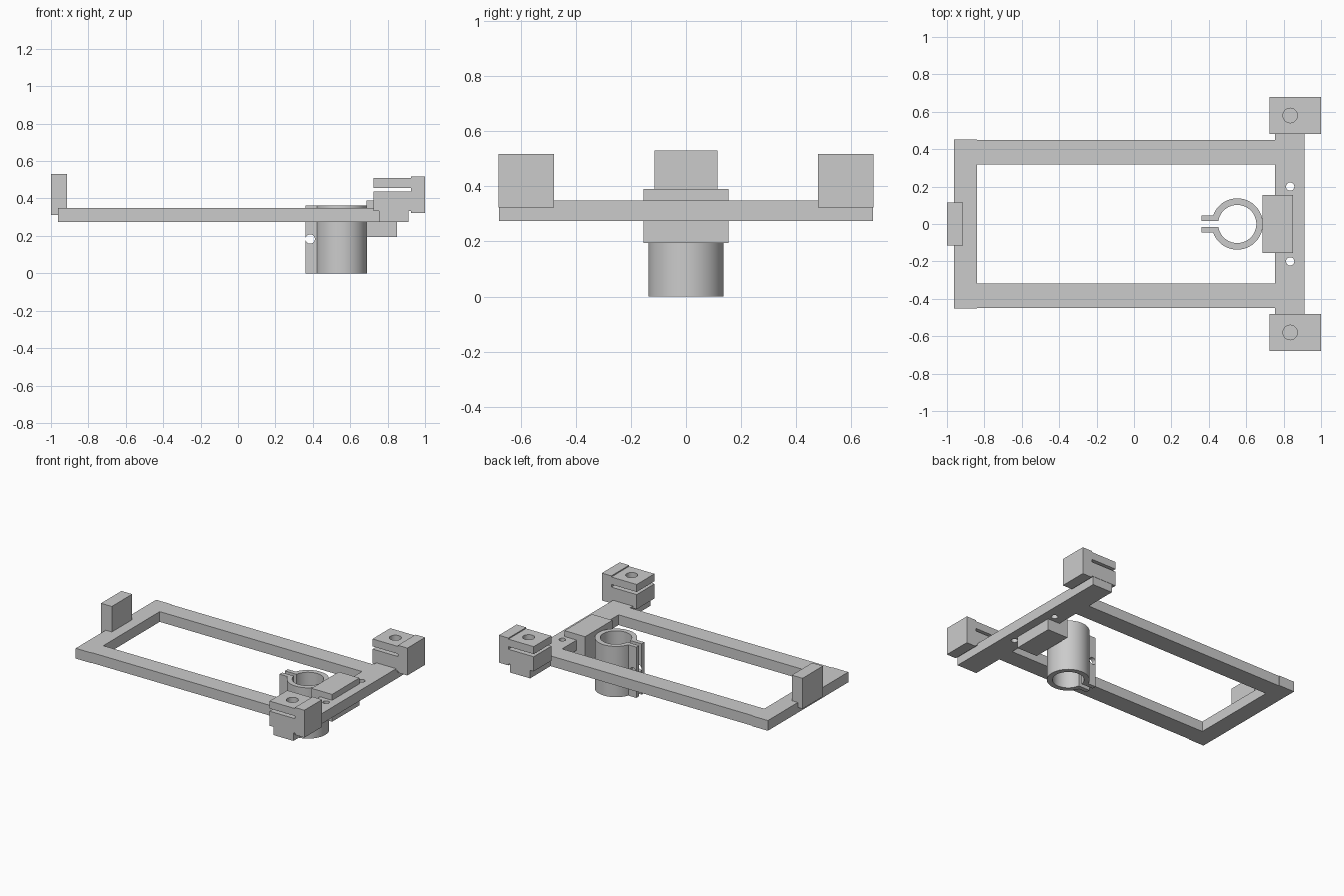
import bpy, bmesh, math
from mathutils import Matrix

if "Cube" in bpy.data.objects:
    bpy.data.objects.remove(bpy.data.objects["Cube"])

grey = bpy.data.materials.new("light grey")
grey.use_nodes = True
grey.diffuse_color = (0.6, 0.6, 0.6, 1)
grey.node_tree.nodes["Principled BSDF"].inputs["Base Color"].default_value = (0.6, 0.6, 0.6, 1)


def make(name, bm):
    bmesh.ops.recalc_face_normals(bm, faces=bm.faces)
    mesh = bpy.data.meshes.new(name)
    bm.to_mesh(mesh)
    bm.free()
    mesh.materials.append(grey)
    ob = bpy.data.objects.new(name, mesh)
    bpy.context.scene.collection.objects.link(ob)
    return ob


def prism(name, points, direction):
    """Extrude a closed outline along a direction."""
    bm = bmesh.new()
    face = bm.faces.new([bm.verts.new(p) for p in points])
    ext = bmesh.ops.extrude_face_region(bm, geom=[face])["geom"]
    bmesh.ops.translate(bm, vec=direction,
                        verts=[v for v in ext if isinstance(v, bmesh.types.BMVert)])
    return make(name, bm)


def box(name, x, y, z):
    outline = [(x[0], y[0], z[0]), (x[1], y[0], z[0]), (x[1], y[1], z[0]), (x[0], y[1], z[0])]
    return prism(name, outline, (0, 0, z[1] - z[0]))


def drill(ob, centre, radius, depth, along_y=False):
    """Cut a round hole, then remove the cutter."""
    bm = bmesh.new()
    turn = Matrix.Rotation(math.pi / 2, 4, "X") if along_y else Matrix()
    bmesh.ops.create_cone(bm, cap_ends=True, segments=32, radius1=radius, radius2=radius,
                          depth=depth, matrix=Matrix.Translation(centre) @ turn)
    cutter = make("hole_cutter", bm)
    cutter.hide_render = True
    mod = ob.modifiers.new("hole", "BOOLEAN")
    mod.operation, mod.solver, mod.object = "DIFFERENCE", "EXACT", cutter
    bpy.context.view_layer.update()
    graph = bpy.context.evaluated_depsgraph_get()
    cut = bpy.data.meshes.new_from_object(ob.evaluated_get(graph))
    ob.modifiers.clear()
    ob.data = cut
    bpy.data.objects.remove(cutter)


def smooth(ob):
    bpy.ops.object.select_all(action="DESELECT")
    ob.select_set(True)
    bpy.context.view_layer.objects.active = ob
    bpy.ops.object.shade_smooth_by_angle(angle=math.radians(30))


# Flat rectangular frame
LOW, HIGH = 0.275, 0.348
box("end_bar", (-0.963, -0.84), (-0.453, 0.453), (LOW, HIGH))
cross_bar = box("cross_bar", (0.755, 0.912), (-0.678, 0.678), (LOW, HIGH))
box("end_post", (-1.0, -0.915), (-0.115, 0.115), (0.312, 0.53))

# Slotted clamp profile, seen from the side
clamp = [(0.725, 0.334), (0.925, 0.334), (0.925, 0.323), (1.0, 0.323), (1.0, 0.518),
         (0.925, 0.518), (0.925, 0.51), (0.725, 0.51), (0.725, 0.457), (0.925, 0.457),
         (0.925, 0.438), (0.725, 0.438)]

# Paired parts on both sides
for side, s in (("left", 1), ("right", -1)):
    box(side + "_rail", (-0.84, 0.755), sorted((0.318 * s, 0.448 * s)), (LOW, HIGH))
    block = prism(side + "_clamp_block", [(x, 0.48 * s, z) for x, z in clamp], (0, 0.2 * s, 0))
    drill(block, (0.835, 0.58 * s, 0.45), 0.039, 0.4)
    smooth(block)
    drill(cross_bar, (0.835, 0.2 * s, 0.31), 0.022, 0.3)
smooth(cross_bar)

# Block joining the tube to the cross bar
box("holder_block", (0.688, 0.85), (-0.154, 0.154), (0.195, 0.39))

# Split tube with two clamping tabs
CX, OUTER, INNER, TAB, GAP, TIP = 0.552, 0.137, 0.102, 0.046, 0.015, 0.36


def arc(radius, half_width, sign, steps=64):
    end = math.pi - math.asin(half_width / radius)
    angles = [sign * end * (1 - 2 * i / steps) for i in range(steps + 1)]
    return [(CX + radius * math.cos(a), radius * math.sin(a), 0) for a in angles]


outline = arc(OUTER, TAB, 1) + [(TIP, -TAB, 0), (TIP, -GAP, 0)]
outline += arc(INNER, GAP, -1) + [(TIP, GAP, 0), (TIP, TAB, 0)]
tube = prism("split_tube", outline, (0, 0, 0.362))
drill(tube, (0.386, 0, 0.183), 0.025, 0.2, along_y=True)
smooth(tube)
